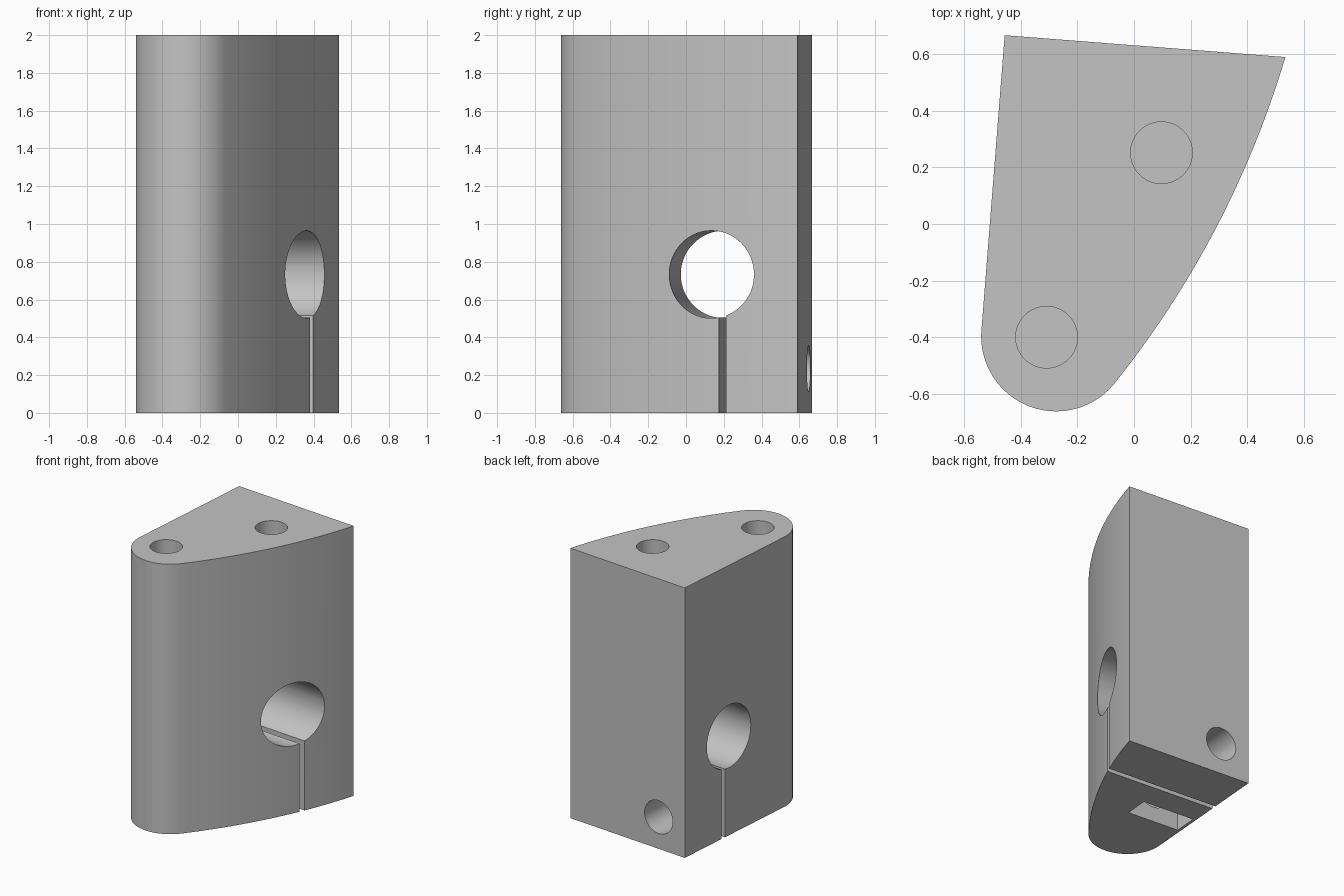
import bpy, bmesh, math
from mathutils import Vector, Matrix

if "Cube" in bpy.data.objects:
    bpy.data.objects.remove(bpy.data.objects["Cube"])

TILT = -math.atan(0.08)              # the clamp features are turned slightly about z
ROT = Matrix.Rotation(TILT, 4, 'Z')
HEIGHT = 2.0

grey = bpy.data.materials.new("light_grey")
grey.use_nodes = True
colour = (0.55, 0.55, 0.55, 1)
grey.diffuse_color = colour
grey.node_tree.nodes["Principled BSDF"].inputs["Base Color"].default_value = colour


def make_object(name, bm):
    bmesh.ops.recalc_face_normals(bm, faces=bm.faces)
    mesh = bpy.data.meshes.new(name)
    bm.to_mesh(mesh)
    bm.free()
    mesh.materials.append(grey)
    obj = bpy.data.objects.new(name, mesh)
    bpy.context.collection.objects.link(obj)
    return obj


def cylinder(name, centre, radius, length, axis):
    bm = bmesh.new()
    turn = Vector(axis).to_track_quat('Z', 'Y').to_matrix().to_4x4()
    bmesh.ops.create_cone(bm, cap_ends=True, segments=64, radius1=radius, radius2=radius,
                          depth=length, matrix=Matrix.Translation(centre) @ turn)
    return make_object(name, bm)


def box(name, centre, size):
    bm = bmesh.new()
    bmesh.ops.create_cube(bm, size=1, matrix=Matrix.Translation(centre) @ ROT
                          @ Matrix.Diagonal((*size, 1)))
    return make_object(name, bm)


# Outline: straight back and side, round nose, gently bowed side
nose, nose_r = Vector((-0.275, -0.397)), 0.265
corner = Vector((0.535, 0.59))
outline = [Vector((-0.457, 0.667))]
for i in range(41):
    a = math.radians(175.4 + (321 - 175.4) * i / 40)
    outline.append(nose + nose_r * Vector((math.cos(a), math.sin(a))))
start = outline[-1].copy()
chord = corner - start
bow = Vector((chord.y, -chord.x)).normalized() * 0.063
for i in range(1, 33):
    t = i / 32
    outline.append(start + chord * t + bow * 4 * t * (1 - t))

# Block body
bm = bmesh.new()
base = bm.faces.new([bm.verts.new((p.x, p.y, 0)) for p in outline])
top = bmesh.ops.extrude_face_region(bm, geom=[base])
bmesh.ops.translate(bm, vec=(0, 0, HEIGHT),
                    verts=[v for v in top["geom"] if isinstance(v, bmesh.types.BMVert)])
block = make_object("clamp_block", bm)

# Cutters: cross bore, clamp slit, screw hole, nut pocket and top holes
across = ROT @ Vector((1, 0, 0))
along = ROT @ Vector((0, 1, 0))
bore_mid = Vector((0, 0.164, 0.733))
screw_mid = Vector((-0.23, 0.65, 0.235))
pocket_mid = screw_mid - along * 0.71
pocket_mid.z = 0.2
cutters = [
    cylinder("cross_bore", bore_mid, 0.232, 3, across),
    box("clamp_slit", bore_mid + along * 0.06 - Vector((0, 0, 0.483)), (3, 0.037, 0.7)),
    cylinder("screw_hole", screw_mid - along * 0.4, 0.122, 1.1, along),
    box("nut_pocket", pocket_mid, (0.41, 0.18, 0.5)),
]
for x, y in ((0.097, 0.252), (-0.309, -0.4)):
    cutters.append(cylinder("top_hole", (x, y, HEIGHT - 0.2), 0.109, 0.8, (0, 0, 1)))

bpy.ops.object.select_all(action='DESELECT')
bpy.context.view_layer.objects.active = block
block.select_set(True)
for cutter in cutters:
    cutter.hide_render = True
    mod = block.modifiers.new(cutter.name, 'BOOLEAN')
    mod.operation = 'DIFFERENCE'
    mod.solver = 'EXACT'
    mod.object = cutter
    bpy.ops.object.modifier_apply(modifier=mod.name)
for cutter in cutters:
    bpy.data.objects.remove(cutter)

bpy.ops.object.shade_smooth_by_angle(angle=math.radians(30))
